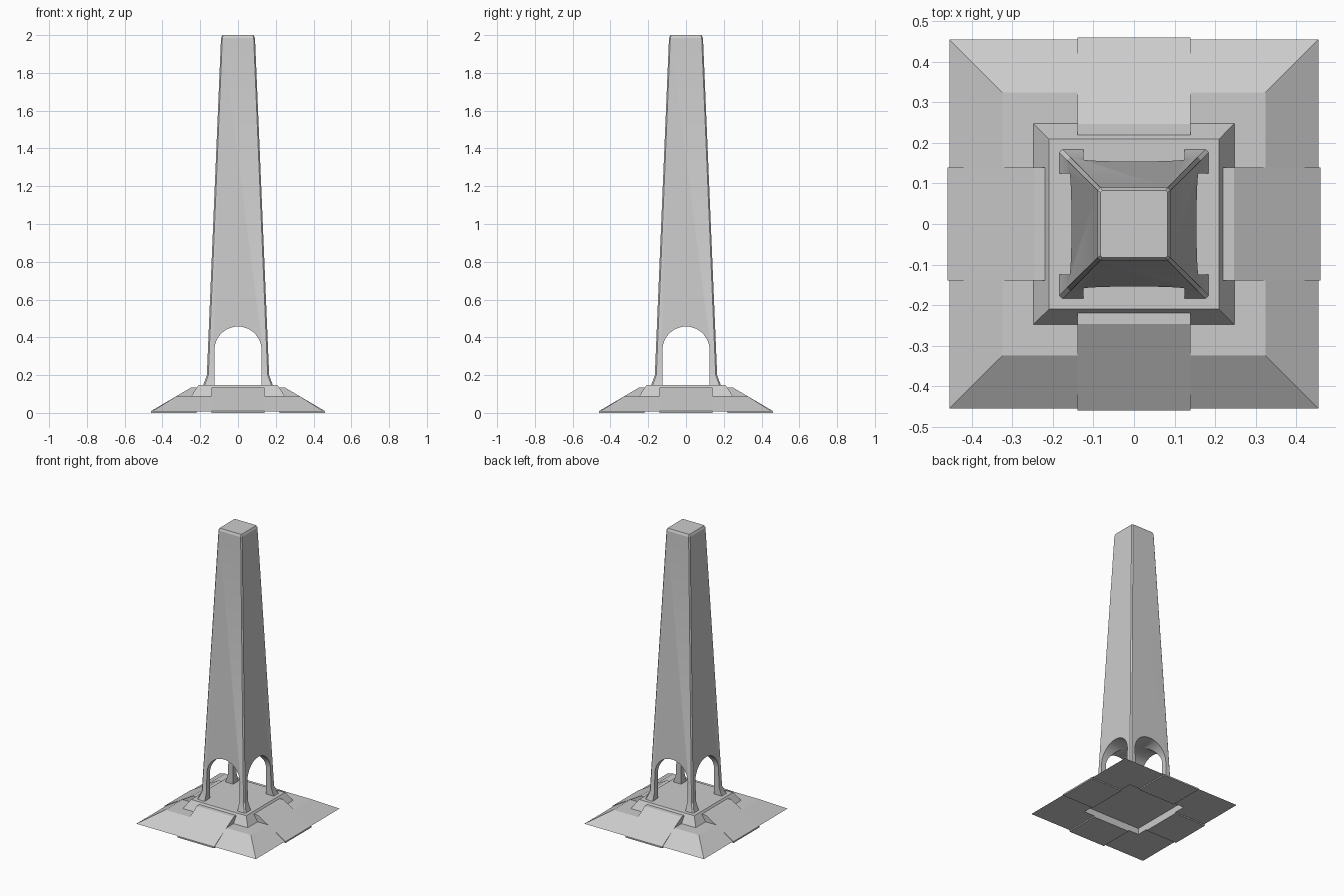
import bpy, bmesh, math
from mathutils import Matrix

if "Cube" in bpy.data.objects:
    bpy.data.objects.remove(bpy.data.objects["Cube"])


def mesh_object(name, bm):
    bmesh.ops.recalc_face_normals(bm, faces=bm.faces[:])
    me = bpy.data.meshes.new(name)
    bm.to_mesh(me)
    bm.free()
    ob = bpy.data.objects.new(name, me)
    bpy.context.collection.objects.link(ob)
    return ob


def loft(name, sections):
    """Stacked square sections (half width, z, corner chamfer)."""
    bm = bmesh.new()
    rings = []
    for h, z, c in sections:
        if c:
            a = h - c
            pts = [(h, -a), (h, a), (a, h), (-a, h), (-h, a), (-h, -a), (-a, -h), (a, -h)]
        else:
            pts = [(h, -h), (h, h), (-h, h), (-h, -h)]
        rings.append([bm.verts.new((x, y, z)) for x, y in pts])
    n = len(rings[0])
    for lo, hi in zip(rings, rings[1:]):
        for i in range(n):
            j = (i + 1) % n
            bm.faces.new((lo[i], lo[j], hi[j], hi[i]))
    bm.faces.new(rings[0][::-1])
    bm.faces.new(rings[-1])
    return mesh_object(name, bm)


def extrude_y(name, profile, half, turn=0):
    """Extrude an xz profile along y, then rotate about z."""
    bm = bmesh.new()
    a = [bm.verts.new((x, -half, z)) for x, z in profile]
    b = [bm.verts.new((x, half, z)) for x, z in profile]
    n = len(profile)
    bm.faces.new(a)
    bm.faces.new(b[::-1])
    for i in range(n):
        j = (i + 1) % n
        bm.faces.new((a[i], b[i], b[j], a[j]))
    bm.transform(Matrix.Rotation(turn, 4, 'Z'))
    return mesh_object(name, bm)


def cut(ob, cutter):
    mod = ob.modifiers.new("cut", 'BOOLEAN')
    mod.operation = 'DIFFERENCE'
    mod.solver = 'EXACT'
    mod.object = cutter
    cutter.hide_render = True
    cutter.hide_set(True)


# Sloped base with a recessed underside
base = loft("sloped_base", [(0.455, 0.008, 0), (0.325, 0.089, 0)])
cut(base, loft("underside_cutter", [(0.22, -0.05, 0), (0.22, 0.05, 0)]))

# Plinth under the tower legs
loft("plinth", [(0.25, 0.085, 0), (0.21, 0.147, 0)])

# Four ramps, one per side
ramp = [(0.22, 0), (0.46, 0), (0.46, 0.01), (0.247, 0.135), (0.22, 0.135)]
for i, side in enumerate(("right", "back", "left", "front")):
    extrude_y("ramp_" + side, ramp, 0.14, i * math.pi / 2)

# Tapered tower with flared feet and chamfered edges
tower = loft("tower", [(0.185, 0.145, 0.008), (0.165, 0.2, 0.008),
                       (0.09, 1.985, 0.007), (0.083, 2.0, 0.005)])

# Crossing arched openings
r, spring = 0.125, 0.332
arch = [(-r, 0.1), (r, 0.1)]
arch += [(r * math.cos(math.pi * k / 24), spring + r * math.sin(math.pi * k / 24))
         for k in range(25)]
for i in range(2):
    cut(tower, extrude_y("arch_cutter_%d" % i, arch, 0.4, i * math.pi / 2))

# Bake the openings and smooth the arch soffits
bpy.context.view_layer.update()
for ob in (base, tower):
    bpy.ops.object.select_all(action='DESELECT')
    ob.select_set(True)
    bpy.context.view_layer.objects.active = ob
    for mod in list(ob.modifiers):
        bpy.ops.object.modifier_apply(modifier=mod.name)
bpy.ops.object.shade_smooth_by_angle(angle=math.radians(20))
for ob in list(bpy.data.objects):
    if "cutter" in ob.name:
        bpy.data.objects.remove(ob)
